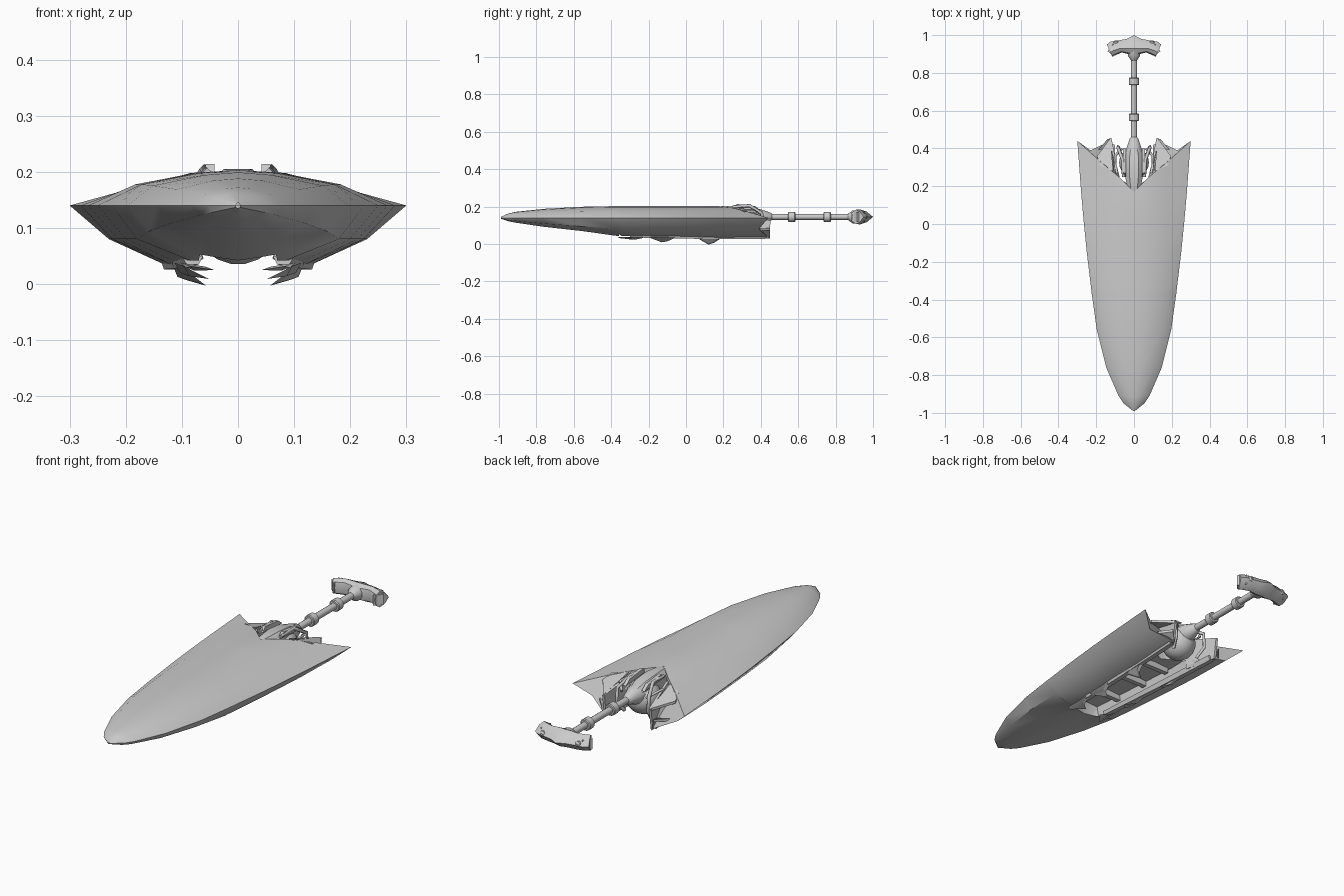
import bpy, bmesh, math
from mathutils import Vector

grey = bpy.data.materials.new("light grey")
grey.diffuse_color = (0.6, 0.6, 0.6, 1)


def finish(name, bm, angle=35, mirror=False):
    bmesh.ops.remove_doubles(bm, verts=bm.verts, dist=0.0005)
    bmesh.ops.recalc_face_normals(bm, faces=bm.faces)
    me = bpy.data.meshes.new(name)
    bm.to_mesh(me)
    bm.free()
    me.materials.append(grey)
    ob = bpy.data.objects.new(name, me)
    bpy.context.collection.objects.link(ob)
    bpy.ops.object.select_all(action='DESELECT')
    ob.select_set(True)
    bpy.context.view_layer.objects.active = ob
    bpy.ops.object.shade_smooth_by_angle(angle=math.radians(angle))
    if mirror:
        m = ob.modifiers.new("mirror", 'MIRROR')
        m.merge_threshold = 0.0005
    return ob


def loft(bm, rows, closed=False, caps=False):
    vs = [[bm.verts.new(p) for p in r] for r in rows]
    n = len(rows[0])
    for a, b in zip(vs, vs[1:]):
        for j in range(n if closed else n - 1):
            k = (j + 1) % n
            bm.faces.new((a[j], a[k], b[k], b[j]))
    if caps:
        bm.faces.new(vs[0])
        bm.faces.new(vs[-1])
    return vs


def lathe(name, profile, sides, z=0.145, x=0):
    """Turned part along y: profile of (y, radius)."""
    bm = bmesh.new()
    ring = [2 * math.pi * (i + 0.5) / sides for i in range(sides)]
    loft(bm, [[(x + r * math.cos(a), y, z + r * math.sin(a)) for a in ring]
              for y, r in profile], True, True)
    return finish(name, bm)


def solid(name, pts, offset, mirror=True):
    """Flat outline given thickness along an offset vector."""
    bm = bmesh.new()
    o = Vector(offset)
    loft(bm, [[Vector(p) - o / 2 for p in pts], [Vector(p) + o / 2 for p in pts]], True, True)
    return finish(name, bm, 20, mirror)


def strut(name, pts, r):
    """Bent square bar through the points, mirrored."""
    cu = bpy.data.curves.new(name, 'CURVE')
    cu.dimensions = '3D'
    cu.bevel_depth, cu.bevel_resolution, cu.use_fill_caps = r, 0, True
    sp = cu.splines.new('POLY')
    sp.points.add(len(pts) - 1)
    for p, c in zip(sp.points, pts):
        p.co = (*c, 1)
    ob = bpy.data.objects.new(name, cu)
    bpy.context.collection.objects.link(ob)
    cu.materials.append(grey)
    ob.modifiers.new("mirror", 'MIRROR')


# Hull: half sections of top, edge and belly, y / half width / top / shoulder / belly
sections = [
    (-0.99, 0.004, 0.145, 0.6, 0.135), (-0.95, 0.055, 0.163, 0.65, 0.122),
    (-0.91, 0.082, 0.172, 0.7, 0.114), (-0.76, 0.147, 0.188, 0.74, 0.092),
    (-0.56, 0.197, 0.199, 0.77, 0.07), (-0.36, 0.225, 0.203, 0.76, 0.042),
    (-0.34, 0.227, 0.203, 0.76, 0.042), (-0.15, 0.25, 0.203, 0.73, 0.04),
    (0.02, 0.267, 0.203, 0.66, 0.038), (0.17, 0.28, 0.203, 0.58, 0.034)]


def section(y, w, zt, sh, zc, slot):
    h, d = zt - 0.14, 0.14 - zc
    top = [(0, zt), (0.3 * w, 0.14 + 0.92 * h), (sh * w, 0.14 + 0.6 * h), (w, 0.14)]
    low = min(0.06, d * 0.65)
    bottom = [(0.8 * w, 0.14 - low)]
    if slot:
        rim = 0.07 + 0.045 * (y + 0.34) / 0.7
        bottom += [(rim + 0.015, zc), (rim, zc), (rim - 0.01, 0.09), (0, 0.095)]
    else:
        bottom += [(0.4 * w, zc + d * 0.16), (0.3 * w, zc + d * 0.11), (0.18 * w, zc + d * 0.06), (0, zc)]
    return [(x, y, z) for x, z in top + bottom]


rows = [section(*s, s[0] > -0.35) for s in sections]
# notched stern: swept tips outside, shorter towards the middle
rows.append([(0, 0.17, 0.2), (0.075, 0.245, 0.194), (0.16, 0.315, 0.177), (0.30, 0.44, 0.14),
             (0.23, 0.39, 0.08), (0.125, 0.44, 0.032), (0.11, 0.42, 0.032),
             (0.09, 0.25, 0.09), (0, 0.19, 0.095)])
bm = bmesh.new()
v = loft(bm, rows)
e = v[-1]
# stern bulkhead set between the upper and lower skins
for f in ((0, 1, 7, 8), (1, 2, 5, 7), (2, 3, 4, 5), (5, 6, 7)):
    bm.faces.new([e[i] for i in f])
finish("hull", bm, 38, True)

# Stern fins beside the engine bay
solid("stern_fin", [(0.09, 0.27, 0.19), (0.125, 0.455, 0.135), (0.125, 0.44, 0.03), (0.10, 0.27, 0.04)],
      (0.012, 0, 0))
solid("outer_stern_fin", [(0.125, 0.455, 0.13), (0.195, 0.36, 0.15), (0.18, 0.31, 0.17), (0.11, 0.28, 0.18)],
      (0, 0, 0.012))
solid("lower_stern_fin", [(0.10, 0.30, 0.035), (0.13, 0.45, 0.035), (0.14, 0.45, 0.08), (0.20, 0.38, 0.075)],
      (0, 0, 0.012))

# Belly rails and hanging teeth
bm = bmesh.new()
loft(bm, [[(x - 0.008, y, 0.05), (x + 0.03, y, 0.05), (x + 0.022, y, z), (x, y, z)]
          for x, y, z in ((0.07, -0.3, 0.035), (0.09, 0.05, 0.028), (0.11, 0.42, 0.026))], True, True)
finish("belly_rail", bm, 20, True)
for i, (x, y, z) in enumerate(((0.05, -0.30, 0.028), (0.06, -0.13, 0.012), (0.065, 0.12, 0.0))):
    r = x + 0.045
    solid("belly_tooth_%d" % (i + 1),
          [(r, y - 0.06, 0.035), (x, y, z), (r - 0.01, y + 0.03, 0.01 + z * 0.6), (r, y + 0.07, 0.035)],
          (0.016, 0, 0.006))
# Ribs in the belly trench
for y in (-0.2, -0.02, 0.14):
    solid("trench_rib", [(0, y - 0.012, 0.08), (0.08, y - 0.012, 0.08), (0.08, y + 0.012, 0.08),
                         (0, y + 0.012, 0.08)], (0, 0, 0.03))

# Engine ball and its spine
lathe("engine_ball", [(0.325 + 0.08 * math.cos(a), max(0.002, 0.08 * math.sin(a)))
                      for a in [math.pi * i / 10 for i in range(11)]], 20, 0.115)
bm = bmesh.new()
loft(bm, [[(-w, y, 0.14), (-w, y, z - 0.02), (-w * 0.5, y, z), (w * 0.5, y, z), (w, y, z - 0.02), (w, y, 0.14)]
          for y, w, z in ((0.17, 0.012, 0.197), (0.19, 0.035, 0.202), (0.27, 0.05, 0.205),
                          (0.35, 0.048, 0.198), (0.41, 0.033, 0.178))], True, True)
finish("engine_spine", bm)

# Clamp arms curving around the engine ball
strut("clamp_arm", [(0.055, 0.25, 0.198), (0.06, 0.34, 0.205), (0.085, 0.405, 0.165),
                    (0.085, 0.41, 0.09), (0.07, 0.37, 0.045)], 0.009)
strut("clamp_brace", [(0.10, 0.27, 0.17), (0.10, 0.36, 0.175), (0.065, 0.40, 0.15)], 0.007)
solid("clamp_tab", [(0.05, 0.25, 0.19), (0.05, 0.27, 0.214), (0.05, 0.37, 0.203), (0.05, 0.4, 0.18)],
      (0.016, 0, 0))

# Tail boom with collars
lathe("boom", [(0.36, 0.05), (0.40, 0.042), (0.455, 0.022), (0.46, 0.016), (0.9, 0.016)], 12)
for y in (0.565, 0.755):
    lathe("boom_collar", [(y - 0.02, 0.024), (y - 0.016, 0.028), (y + 0.016, 0.028), (y + 0.02, 0.024)], 12)
lathe("boom_flare", [(0.865, 0.016), (0.89, 0.034), (0.92, 0.036)], 10)

# Crescent tail head: half sections swept outward, x / front y / rear y / half height
bm = bmesh.new()
rows = []
for x, y0, y1, h in ((0, 0.89, 1.0, 0.04), (0.03, 0.9, 0.98, 0.041), (0.065, 0.908, 0.972, 0.04),
                     (0.1, 0.893, 0.965, 0.039), (0.115, 0.886, 0.95, 0.038)):
    s = 0.25 * x
    rows.append([(x + s * k, y0 + (y1 - y0) * k, 0.145 + h * q) for k, q in
                 ((0, 0), (0.08, 0.7), (0.35, 1), (0.7, 0.7), (1, 0), (0.7, -0.7), (0.35, -1), (0.08, -0.7))])
v = loft(bm, rows, True)
bm.faces.new(v[-1])
finish("tail_head", bm, 40, True)
# End prongs and rear knobs
solid("tail_prong", [(0.105, 0.885, 0.145), (0.11, 0.955, 0.145), (0.14, 0.915, 0.145)], (0, 0, 0.05))
for x in (-0.095, 0.095):
    lathe("tail_knob", [(0.93, 0.016), (0.965, 0.014), (0.972, 0.006)], 8, 0.15, x)
